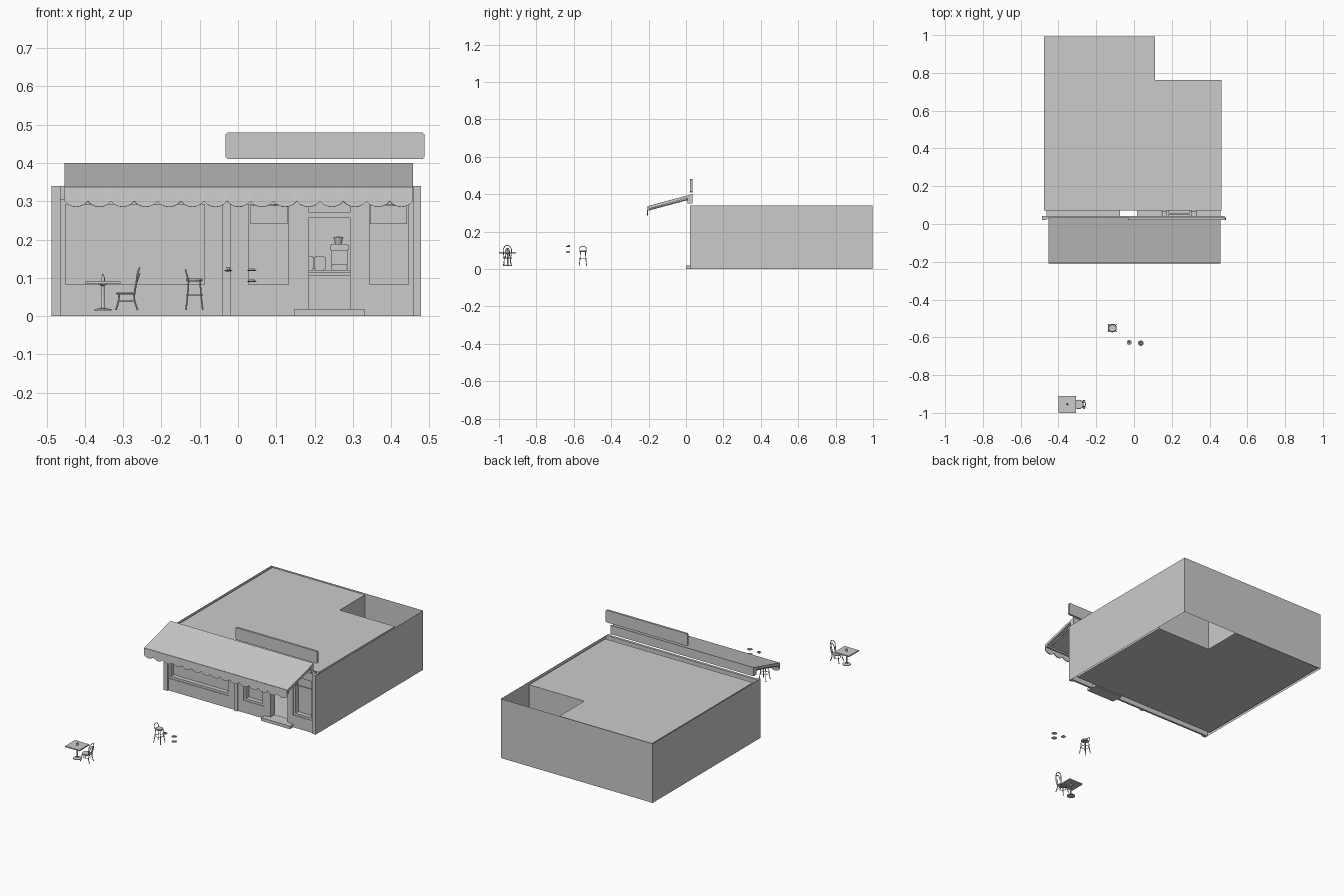
import bpy, bmesh, math

if "Cube" in bpy.data.objects:
    bpy.data.objects.remove(bpy.data.objects["Cube"])


def finish(name, bm, smooth=False):
    bmesh.ops.recalc_face_normals(bm, faces=bm.faces)
    me = bpy.data.meshes.new(name)
    bm.to_mesh(me)
    bm.free()
    ob = bpy.data.objects.new(name, me)
    bpy.context.collection.objects.link(ob)
    if smooth:
        bpy.ops.object.select_all(action='DESELECT')
        ob.select_set(True)
        bpy.context.view_layer.objects.active = ob
        bpy.ops.object.shade_smooth_by_angle(angle=math.radians(40))
    return ob


def add_box(bm, x0, x1, y0, y1, z0, z1):
    vs = bmesh.ops.create_cube(bm, size=1)['verts']
    for v in vs:
        v.co = ((x0 + x1) / 2 + v.co.x * (x1 - x0), (y0 + y1) / 2 + v.co.y * (y1 - y0),
                (z0 + z1) / 2 + v.co.z * (z1 - z0))


def box(name, *dims, bevel=0):
    bm = bmesh.new()
    add_box(bm, *dims)
    if bevel:
        bmesh.ops.bevel(bm, geom=bm.edges[:], offset=bevel, segments=2, affect='EDGES')
    return finish(name, bm)


def frame(name, x0, x1, z0, z1, y0, y1, w):
    bm = bmesh.new()
    add_box(bm, x0, x0 + w, y0, y1, z0, z1)
    add_box(bm, x1 - w, x1, y0, y1, z0, z1)
    add_box(bm, x0 + w, x1 - w, y0, y1, z1 - w, z1)
    add_box(bm, x0 + w, x1 - w, y0, y1, z0, z0 + w)
    return finish(name, bm)


def lathe(name, profile, loc, sx=1, sy=1, steps=24):
    bm = bmesh.new()
    vs = [bm.verts.new((r, 0, z)) for r, z in profile]
    es = [bm.edges.new(p) for p in zip(vs, vs[1:])]
    bmesh.ops.spin(bm, geom=vs + es, cent=(0, 0, 0), axis=(0, 0, 1), angle=2 * math.pi, steps=steps)
    bmesh.ops.remove_doubles(bm, verts=bm.verts[:], dist=1e-5)
    for v in bm.verts:
        v.co = (loc[0] + v.co.x * sx, loc[1] + v.co.y * sy, loc[2] + v.co.z)
    return finish(name, bm, True)


def tube(name, pts, r, closed=False):
    cu = bpy.data.curves.new(name, 'CURVE')
    cu.dimensions = '3D'
    cu.bevel_depth = r
    cu.bevel_resolution = 2
    cu.resolution_u = 6
    cu.use_fill_caps = True
    sp = cu.splines.new('BEZIER')
    sp.bezier_points.add(len(pts) - 1)
    for bp, p in zip(sp.bezier_points, pts):
        bp.co = p
        bp.handle_left_type = bp.handle_right_type = 'AUTO'
    sp.use_cyclic_u = closed
    ob = bpy.data.objects.new(name, cu)
    bpy.context.collection.objects.link(ob)
    bpy.ops.object.select_all(action='DESELECT')
    ob.select_set(True)
    bpy.context.view_layer.objects.active = ob
    bpy.ops.object.convert(target='MESH')


def ring(cx, cy, z, r, n=8):
    return [(cx + r * math.cos(i * math.tau / n), cy + r * math.sin(i * math.tau / n), z) for i in range(n)]


# Outer walls: thin open shell on left, back and right
bm = bmesh.new()
path = [(-.487, .022), (-.487, .998), (.478, .998), (.478, .022)]
lo = [bm.verts.new((x, y, 0)) for x, y in path]
hi = [bm.verts.new((x, y, .34)) for x, y in path]
for i in range(3):
    bm.faces.new((lo[i], lo[i + 1], hi[i + 1], hi[i]))
finish("outer_walls", bm)

# Inner L-shaped room with roof and floor, open to the shop front
bm = bmesh.new()
plan = [(-.476, .072), (.463, .072), (.463, .763), (.112, .763), (.112, .992), (-.476, .992)]
base = bm.faces.new([bm.verts.new((x, y, .004)) for x, y in plan])
ext = bmesh.ops.extrude_face_region(bm, geom=[base], use_keep_orig=True)
bmesh.ops.translate(bm, verts=[g for g in ext['geom'] if isinstance(g, bmesh.types.BMVert)], vec=(0, 0, .331))
bmesh.ops.delete(bm, geom=[f for f in bm.faces if abs(f.calc_center_median().y - .072) < 1e-4],
                 context='FACES_ONLY')
finish("room_and_roof", bm)

# Shop front piers, header and risers
for side, x0, x1 in (("left", -.487, -.463), ("right", .458, .478)):
    box(side + "_corner_pilaster", x0, x1, .021, .042, 0, .34)
box("header", -.463, .458, .028, .042, .305, .34)
for i, (x0, x1) in enumerate([(-.075, .015), (.145, .172), (.305, .33)]):
    box(f"front_pier_{i}", x0, x1, .03, .042, 0, .305)
box("middle_pilaster", -.04, -.02, .022, .032, 0, .31)

# Windows with stepped frames and glass
for i, (x0, x1) in enumerate([(-.463, -.075), (.015, .145), (.33, .458)]):
    box(f"riser_{i}", x0, x1, .03, .042, 0, .07)
    frame(f"window_frame_{i}", x0, x1, .07, .305, .033, .072, .013)
    box(f"window_glass_{i}", x0 + .012, x1 - .012, .058, .061, .082, .293)

# Door frame, transom and step
for i, x in enumerate((.172, .292)):
    box(f"door_jamb_{i}", x, x + .013, .033, .072, .0, .305)
box("door_lintel", .185, .292, .033, .072, .257, .27)
box("transom", .185, .292, .05, .056, .27, .305)
box("door_step", .147, .33, 0, .07, 0, .018)

# Hanging signs in the windows
for i, x in enumerate((.081, .393)):
    box(f"hanging_sign_{i}", x - .047, x + .047, .044, .05, .242, .287)
    frame(f"hanging_sign_rim_{i}", x - .048, x + .048, .24, .289, .042, .052, .004)
    for k in (-1, 1):
        a = x + k * .025
        tube(f"sign_wire_{i}_{k}", [(a - .012, .047, .287), (a, .047, .301), (a + .012, .047, .287)], .001)

# Counter and items inside the doorway
box("counter", .1, .4, .4, .5, .004, .105)
box("counter_top", .09, .41, .39, .51, .112, .12)
box("counter_trim", .095, .405, .395, .505, .105, .112)
for x0, x1 in ((.182, .198), (.2, .228)):
    box("paper_bag", x0, x1, .43, .455, .12, .157, bevel=.003)
box("machine_base", .243, .287, .42, .48, .12, .135, bevel=.003)
box("machine_body", .243, .287, .45, .48, .135, .175)
box("machine_head", .24, .288, .42, .48, .17, .188, bevel=.003)
lathe("machine_hopper", [(0, 0), (.008, 0), (.013, .018), (0, .02)], (.262, .45, .188))

# Awning: sloping roof, wall rail, scalloped valance and support arms
X0, X1 = -.453, .457
bm = bmesh.new()
prof = [(-.203, .337), (.034, .4), (.034, .386), (-.197, .322)]
f = bm.faces.new([bm.verts.new((X0, y, z)) for y, z in prof])
ext = bmesh.ops.extrude_face_region(bm, geom=[f], use_keep_orig=True)
bmesh.ops.translate(bm, verts=[g for g in ext['geom'] if isinstance(g, bmesh.types.BMVert)],
                    vec=(X1 - X0, 0, 0))
finish("awning_cloth", bm)
box("awning_wall_rail", X0, X1, .008, .034, .35, .392)
bm = bmesh.new()
N, S = 15, 8
w = (X1 - X0) / N
lower = []
for i in range(N * S + 1):
    lower.append((X0 + i * w / S, .3 - .015 * abs(math.sin(math.pi * i / S)) ** .7))
for (xa, za), (xb, zb) in zip(lower, lower[1:]):
    bm.faces.new([bm.verts.new(p) for p in
                  ((xa, -.203, .336), (xb, -.203, .336), (xb, -.206, zb), (xa, -.206, za))])
bmesh.ops.remove_doubles(bm, verts=bm.verts[:], dist=1e-5)
ob = finish("awning_valance", bm)
md = ob.modifiers.new("thickness", 'SOLIDIFY')
md.thickness = .005
md.offset = 0
for i, x in enumerate((-.44, 0, .44)):
    tube(f"awning_arm_{i}", [(x, .02, .375), (x, -.195, .318)], .004)
box("awning_front_bar", X0, X1, -.199, -.191, .314, .324)

# Blank sign board above the awning
bm = bmesh.new()
add_box(bm, -.032, .487, .022, .034, .41, .48)
bmesh.ops.bevel(bm, geom=[e for e in bm.edges if abs(e.verts[0].co.y - e.verts[1].co.y) > .01],
                offset=.004, segments=3, affect='EDGES')
finish("sign_board", bm)

# Square pedestal table with a small bottle
tx, ty = -.353, -.954
box("table_top", tx - .046, tx + .046, ty - .046, ty + .044, .084, .091, bevel=.001)
lathe("table_pedestal", [(0, .015), (.023, .015), (.022, .018), (.006, .021), (.004, .026), (.004, .078),
                         (.012, .084), (0, .084)], (tx, ty, 0))
lathe("table_bottle", [(0, .091), (.005, .091), (.005, .101), (.002, .105), (.002, .11), (0, .11)], (tx, ty, 0))

# Bentwood chair facing the table
cx, cy = -.293, -.955
lathe("chair_seat", [(0, .056), (.024, .056), (.026, .059), (.024, .062), (0, .061)], (cx, cy, 0), 1, .95)
for k in (-1, 1):
    tube(f"chair_front_leg_{k}", [(cx - .017, cy + k * .016, .057), (cx - .02, cy + k * .018, .036),
                                  (cx - .026, cy + k * .022, .016)], .0023)
    tube(f"chair_back_leg_{k}", [(cx + .021, cy + k * .016, .062), (cx + .023, cy + k * .017, .04),
                                 (cx + .031, cy + k * .019, .016)], .0023)
for nm, s, h in (("outer", 1, .126), ("inner", .55, .11)):
    half = [(cx + .022, .017 * s, .058), (cx + .027, .021 * s, .085), (cx + .031, .019 * s, h - .014)]
    arc = [(x, cy - y, z) for x, y, z in half] + [(cx + .036, cy, h)]
    tube(f"chair_back_{nm}_hoop", arc + [(x, cy + y, z) for x, y, z in reversed(half)], .0022)
tube("chair_leg_ring", ring(cx, cy, .04, .019), .0013, True)

# Bar stool with low backrest
sx, sy = -.114, -.551
lathe("stool_seat", [(0, .09), (.02, .09), (.022, .094), (.02, .098), (0, .097)], (sx, sy, 0), 1, .9)
for i in (-1, 1):
    for k in (-1, 1):
        tube(f"stool_leg_{i}_{k}", [(sx + i * .015, sy + k * .013, .091), (sx + i * .018, sy + k * .016, .05),
                                    (sx + i * .022, sy + k * .02, .016)], .002)
tube("stool_foot_ring", ring(sx, sy, .055, .021), .0014, True)
tube("stool_backrest", [(sx - .016, sy - .016, .095), (sx - .021, sy - .016, .113), (sx - .023, sy, .121),
                        (sx - .021, sy + .016, .113), (sx - .016, sy + .016, .095)], .002)

# Cup on saucer and two plates of pastry
lathe("saucer", [(0, .117), (.007, .117), (.013, .121), (.007, .119), (0, .119)], (-.025, -.627, 0))
lathe("cup", [(0, .119), (.003, .119), (.006, .127), (.005, .127), (.003, .121), (0, .121)], (-.025, -.627, 0))
for i, z in enumerate((.118, .089)):
    lathe(f"plate_{i}", [(0, z), (.009, z), (.015, z + .003), (.009, z + .002), (0, z + .002)], (.036, -.631, 0))
    lathe(f"pastry_{i}", [(.004, z + .003), (.007, z + .001), (.01, z + .003), (.007, z + .006), (.004, z + .003)],
          (.036, -.631, 0))
